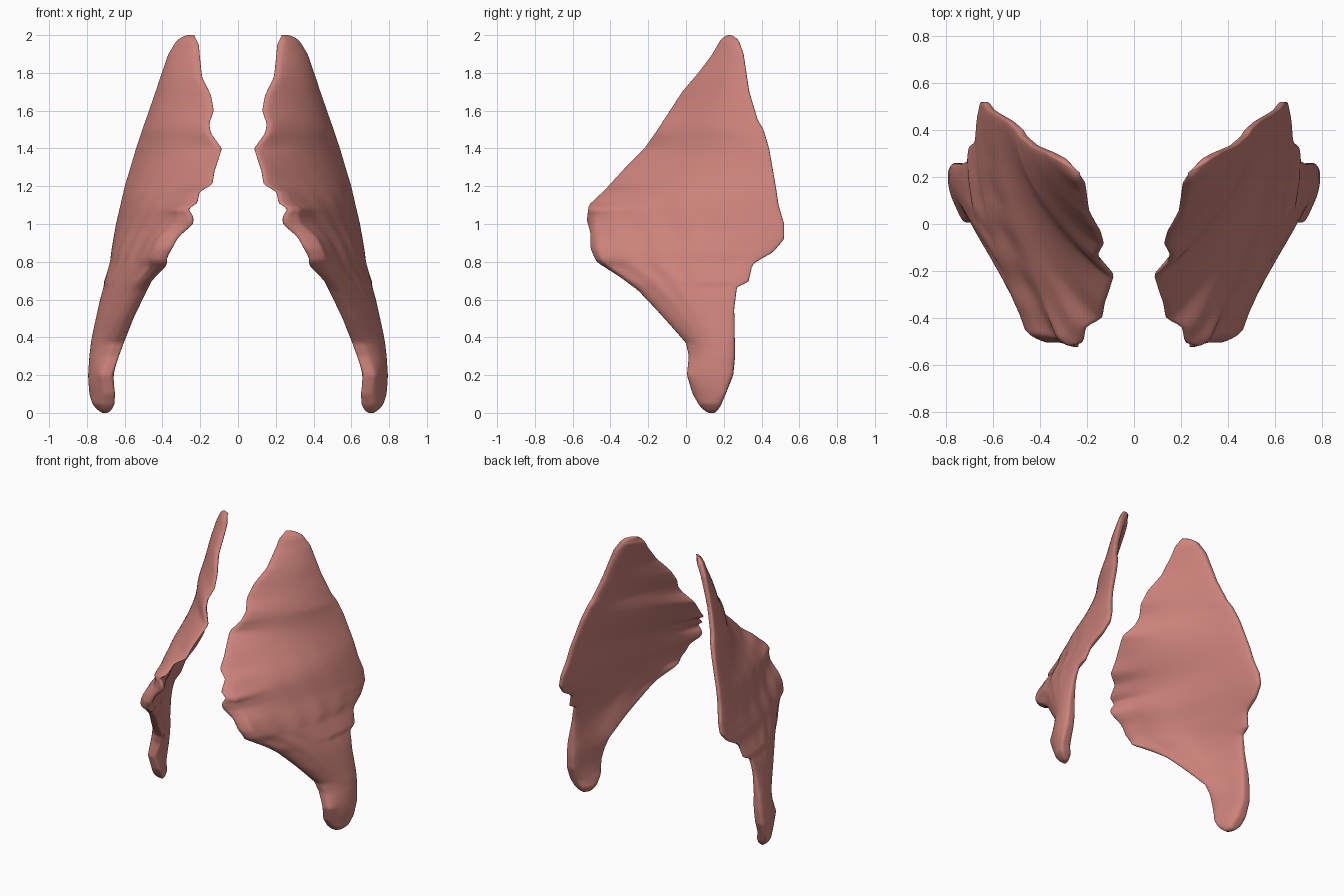
import bpy
import bmesh
from math import sin, cos, pi, exp, sqrt

old = bpy.data.objects.get("Cube")
if old:
    bpy.data.objects.remove(old, do_unlink=True)

# Soft flesh colour for both wings
flesh = bpy.data.materials.new("flesh pink")
flesh.use_nodes = True
colour = (0.6, 0.225, 0.195, 1)
flesh.diffuse_color = colour
shader = flesh.node_tree.nodes["Principled BSDF"]
shader.inputs["Base Color"].default_value = colour
shader.inputs["Roughness"].default_value = 0.7

# Edge profiles as (height, position) pairs
FRONT_Y = [(0, .12), (.01, .1), (.04, .07), (.1, .035), (.2, .005), (.3, .015), (.37, 0),
           (.45, -.07), (.55, -.16), (.65, -.255), (.72, -.35), (.8, -.475), (.87, -.505),
           (.95, -.505), (1.02, -.525), (1.1, -.515), (1.18, -.43), (1.3, -.32), (1.4, -.22),
           (1.5, -.15), (1.6, -.085), (1.7, -.02), (1.8, .065), (1.9, .14), (1.97, .18),
           (1.99, .2), (2, .22)]
BACK_Y = [(0, .15), (.01, .165), (.04, .185), (.1, .21), (.2, .25), (.3, .26), (.55, .255),
          (.67, .27), (.69, .33), (.78, .35), (.8, .37), (.85, .46), (.92, .52), (1, .52),
          (1.1, .49), (1.2, .475), (1.4, .44), (1.5, .41), (1.55, .38), (1.7, .335),
          (1.8, .32), (1.9, .305), (1.97, .28), (1.99, .26), (2, .24)]
INNER_X = [(0, .69), (.01, .675), (.04, .655), (.1, .645), (.2, .66), (.4, .58), (.5, .54),
           (.6, .49), (.7, .44), (.78, .36), (.82, .36), (.93, .3), (1, .22), (1.04, .22),
           (1.08, .25), (1.11, .2), (1.17, .19), (1.21, .12), (1.28, .11), (1.4, .07),
           (1.48, .13), (1.53, .14), (1.6, .115), (1.68, .13), (1.78, .18), (1.95, .2), (2, .23)]
OUTER_X = [(0, .72), (.01, .735), (.04, .765), (.1, .79), (.2, .79), (.4, .775), (.6, .735),
           (.8, .685), (1, .655), (1.2, .61), (1.4, .55), (1.6, .48), (1.8, .41), (1.9, .375),
           (1.97, .33), (1.99, .3), (2, .27)]
THICKNESS = [(0, .1), (.4, .11), (.8, .1), (1.2, .07), (2, .065)]


def linear(table, z):
    for (z0, a), (z1, b) in zip(table, table[1:]):
        if z <= z1:
            return a + (b - a) * max(0, z - z0) / (z1 - z0)
    return table[-1][1]


def sample(table, z, reach=.014, count=12):
    # Weighted averaging of neighbours rounds the corners of the profile
    r = min(reach, z, 2 - z)
    total = 0
    for k in range(1, count):
        total += linear(table, z + r * (2 * k / count - 1)) * (1 - cos(2 * pi * k / count))
    return total / count


def build_section(z, around):
    """Closed horizontal section; its first half turn is the outer face."""
    front, back, ragged, outer = [sample(p, z) for p in (FRONT_Y, BACK_Y, INNER_X, OUTER_X)]
    y0, y1, x0, x1 = [sample(p, z, .15) for p in (FRONT_Y, BACK_Y, INNER_X, OUTER_X)]
    t = sample(THICKNESS, z, .1) * min(1, sqrt(min(z, 2 - z) / .06) + .1)
    t = min(t, outer - ragged)
    root = exp(-((z - .68) / .3) ** 2)
    fade = exp(-((z - .88) / .25) ** 2)
    lip = exp(-((z - .93) / .17) ** 2)

    def sheet(y):
        return x0 + (x1 - x0) * (y - y0) / (y1 - y0)

    ring = []
    for j in range(around):
        angle = 2 * pi * j / around
        s = (1 - cos(angle)) / 2
        y = front + (back - front) * s
        # Smooth sheet, with the ragged outline kept to its two edges
        x = sheet(y) + .35 * t * (1 - s) - .35 * t * s * (1 - .5 * root)
        x += (ragged - sheet(front)) * max(0, 1 - s / .35) ** 2
        x += (outer - sheet(back)) * max(0, 1 - (1 - s) / .35) ** 2
        x += .058 * sin(pi * s) * min(1, z, (2 - z) * 2)
        # The sheet thins toward the back edge near the root
        half = t / 2 * (1 - .5 * s * root) * abs(sin(angle)) ** .5
        if sin(angle) >= 0:
            # Rolled front lip and folds fanning upward from the narrow root
            x += half + .05 * lip * max(0, 1 - s / .4) ** 2 * min(1, s * 30)
            x += .007 * fade * sin(32 * s + 10 * z) * sin(pi * s) * max(0, 1 - s)
        else:
            x += .01 * fade * sin(16 * s) * max(0, 1 - s / .6) * min(1, s * 8) - half
        ring.append((x, y, z))
    return ring


def build_wing(name, side, rows=160, around=112):
    bm = bmesh.new()
    rings = []
    for i in range(rows + 1):
        # Rows gather toward the tips so that they stay round
        u = i / rows
        z = 2 * (.6 * u + .4 * (1 - cos(pi * u)) / 2)
        rings.append([bm.verts.new((side * x, y, h)) for x, y, h in build_section(z, around)])
    for low, high in zip(rings, rings[1:]):
        for j in range(around):
            k = (j + 1) % around
            bm.faces.new((low[j], low[k], high[k], high[j]))
    bm.faces.new(rings[0])
    bm.faces.new(rings[-1])
    bmesh.ops.recalc_face_normals(bm, faces=bm.faces)
    mesh = bpy.data.meshes.new(name)
    bm.to_mesh(mesh)
    bm.free()
    mesh.materials.append(flesh)
    for face in mesh.polygons:
        face.use_smooth = True
    wing = bpy.data.objects.new(name, mesh)
    bpy.context.collection.objects.link(wing)


build_wing("left_wing", 1)
build_wing("right_wing", -1)
